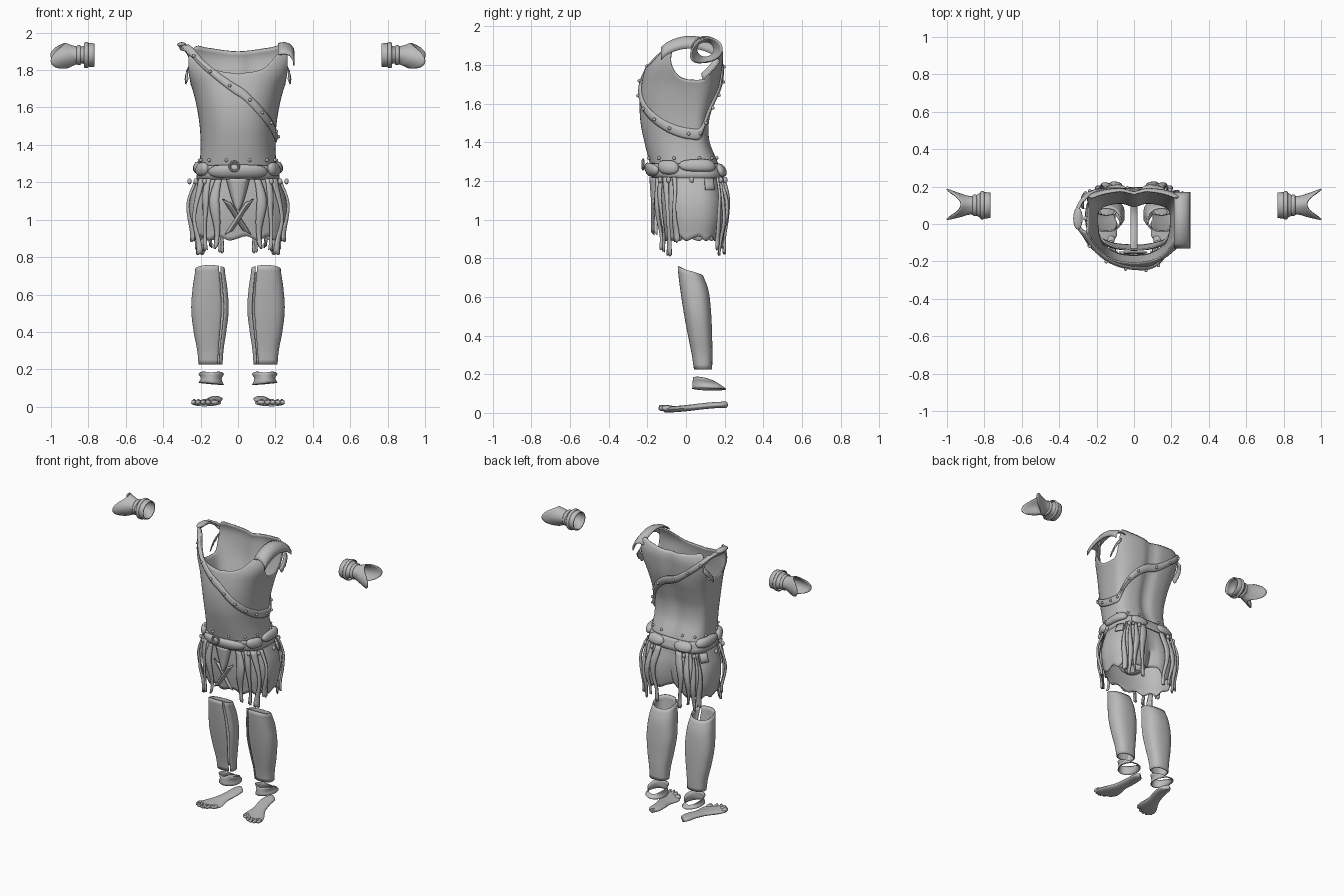
import bpy, bmesh, math
from mathutils import Vector, Matrix

if "Cube" in bpy.data.objects:
    bpy.data.objects.remove(bpy.data.objects["Cube"], do_unlink=True)

grey = bpy.data.materials.new("plain_grey")
grey.use_nodes = True
grey.diffuse_color = (0.5, 0.5, 0.5, 1)
grey.node_tree.nodes["Principled BSDF"].inputs["Base Color"].default_value = (0.5, 0.5, 0.5, 1)


def curve(keys, t):
    """Smooth value at t through rows of (t, value, ...)."""
    t = min(max(t, keys[0][0]), keys[-1][0])
    i = max(k for k in range(len(keys) - 1) if keys[k][0] <= t)
    a, b = keys[i], keys[i + 1]
    p, n = keys[max(i - 1, 0)], keys[min(i + 2, len(keys) - 1)]
    h = b[0] - a[0]
    s = (t - a[0]) / h
    out = []
    for j in range(1, len(a)):
        m0 = (b[j] - p[j]) / (b[0] - p[0]) * h
        m1 = (n[j] - a[j]) / (n[0] - a[0]) * h
        out.append((2*s**3 - 3*s*s + 1) * a[j] + (s**3 - 2*s*s + s) * m0
                   + (3*s*s - 2*s**3) * b[j] + (s**3 - s*s) * m1)
    return out


def finish(name, bm, thick=0.0, offset=-1):
    bmesh.ops.recalc_face_normals(bm, faces=bm.faces)
    me = bpy.data.meshes.new(name)
    bm.to_mesh(me)
    bm.free()
    me.materials.append(grey)
    ob = bpy.data.objects.new(name, me)
    bpy.context.collection.objects.link(ob)
    for o in bpy.context.selected_objects:
        o.select_set(False)
    ob.select_set(True)
    bpy.context.view_layer.objects.active = ob
    bpy.ops.object.shade_smooth_by_angle(angle=math.radians(50))
    if thick:
        mod = ob.modifiers.new("thickness", 'SOLIDIFY')
        mod.thickness, mod.offset = thick, offset
    return ob


def sheet(name, rows, closed=False, thick=0.008, caps=False):
    """Surface through rows of points."""
    bm = bmesh.new()
    vs = [[bm.verts.new(p) for p in r] for r in rows]
    n = len(rows[0])
    for a, b in zip(vs, vs[1:]):
        for i in range(n if closed else n - 1):
            j = (i + 1) % n
            bm.faces.new((a[i], a[j], b[j], b[i]))
    if caps:
        bm.faces.new(vs[0])
        bm.faces.new(vs[-1])
    return finish(name, bm, thick)


def ball(name, pos, size, turn=0.0):
    bm = bmesh.new()
    bmesh.ops.create_uvsphere(bm, u_segments=20, v_segments=12, radius=1)
    bmesh.ops.transform(bm, matrix=Matrix.Translation(pos) @ Matrix.Rotation(turn, 4, 'Z')
                        @ Matrix.Diagonal((*size, 1)), verts=bm.verts)
    return finish(name, bm)


def around(sections, deg, z, out=0.0, crease=0.0):
    """Point on a body section; deg is 0 at the front, 90 at the left."""
    hw, yf, yb = curve(sections, z)
    s, c = math.sin(math.radians(deg)), math.cos(math.radians(deg))
    mid = 0.03
    p, depth = (0.85, mid - yf) if c > 0 else (0.68, yb - mid)
    x = math.copysign((hw + out) * abs(s) ** p, s)
    y = mid - math.copysign((depth + out) * abs(c) ** p, c)
    if c < 0:
        y -= crease * math.exp(-(x / 0.04) ** 2)
    return Vector((x, y, z))


# Torso: open shell with neckline and arm openings in its upper rim
TORSO = [(1.22, .215, -.17, .19), (1.3, .205, -.19, .165), (1.4, .2, -.215, .125),
         (1.5, .205, -.235, .12), (1.6, .22, -.24, .145), (1.7, .245, -.23, .175),
         (1.8, .285, -.205, .19), (1.88, .302, -.15, .19), (1.96, .3, -.06, .15)]
RIM = [(0, 1.78), (25, 1.81), (42, 1.89), (54, 1.92), (64, 1.82), (78, 1.74), (95, 1.72),
       (112, 1.74), (126, 1.82), (136, 1.92), (155, 1.92), (180, 1.9)]
rows = []
for i in range(33):
    row = []
    for d in range(-180, 180, 3):
        top = curve(RIM, abs(d))[0]
        row.append(around(TORSO, d, 1.23 + (top - 1.23) * i / 32, 0, .02))
    rows.append(row)
sheet("torso_armour", rows, True)

# Left shoulder bridge and the torn sleeve flaps
rows = []
for i in range(13):
    t = i / 12
    y, lift = -.13 + .3 * t, .06 * math.sin(math.pi * t) ** .7
    rows.append([(x, y, 1.885 + lift - drop) for x, drop in
                 ((.215, .0), (.25, -.005), (.28, .005), (.3, .03), (.302, .06))])
sheet("left_shoulder", rows)
for side, word in ((1, "left"), (-1, "right")):
    rows = []
    for i in range(9):
        d = side * (100 + i * 4)
        z = 1.755 + .012 * i
        rows.append([around(TORSO, d, z, .005), around(TORSO, d, z - .03, .03) + Vector((0, 0, -.01 * (i % 2)))])
    sheet(word + "_sleeve_flap", rows, thick=.005)

# Diagonal strap with studs
STRAP = [(-90, 1.925), (-54, 1.905), (-35, 1.83), (-18, 1.76), (0, 1.69), (20, 1.61), (42, 1.54),
         (70, 1.47), (95, 1.44), (115, 1.46), (140, 1.56), (180, 1.7), (215, 1.84), (245, 1.92), (270, 1.925)]
rows = []
for d in range(-90, 271, 4):
    z = curve(STRAP, d)[0]
    half = .028 if -60 < d < 235 else .017
    rows.append([around(TORSO, d, z + half * k, .014 - .008 * abs(k)) for k in (-1, -.6, 0, .6, 1)])
sheet("diagonal_strap", rows, thick=.012)
for d in range(-45, 230, 19):
    ball("strap_stud", around(TORSO, d, curve(STRAP, d)[0], .016), (.009,) * 3)
ball("strap_knot", (-.3, .03, 1.935), (.025, .06, .014))

# Belt: base band, padded segments, studs and a ring buckle
sheet("belt_band", [[around(TORSO, d, z, .008) for d in range(-180, 180, 5)] for z in (1.215, 1.24, 1.27, 1.29)], True)


def pad(name, mid, half, z, height):
    rows = []
    for i in range(17):
        u = -1 + i / 8
        r = max(1 - abs(u) ** 3.5, .02) ** .5
        row = []
        for k in range(12):
            a = math.tau * k / 12
            row.append(around(TORSO, mid + half * u, z + height * r * math.sin(a), .012 + .022 * r * math.cos(a)))
        rows.append(row)
    sheet(name, rows, True, 0, True)


pad("front_belt_pad", 0, 42, 1.258, .036)
for side, word in ((1, "left"), (-1, "right")):
    pad(word + "_front_belt_pad", side * 60, 16, 1.27, .036)
    pad(word + "_side_belt_pad", side * 104, 28, 1.28, .032)
    pad(word + "_back_belt_pad", side * 158, 17, 1.255, .034)
for d in (-70, -45, -14, 14, 45, 70, 100, 135, 165, -165, -135, -100):
    ball("belt_stud", around(TORSO, d, 1.318, .004), (.009,) * 3)
bpy.ops.mesh.primitive_torus_add(major_radius=.024, minor_radius=.007, major_segments=24, minor_segments=8,
                                 location=(-.02, -.222, 1.285), rotation=(math.pi / 2, 0, 0))
ring = bpy.context.object
ring.name = "ring_buckle"
ring.data.materials.append(grey)
bpy.ops.object.shade_smooth_by_angle()

# Skirt shell with a rear crease and ragged strips over it
SKIRT = [(.8, .25, -.13, .18), (.9, .25, -.125, .185), (1.0, .268, -.14, .205),
         (1.1, .265, -.15, .205), (1.2, .235, -.15, .185), (1.25, .215, -.15, .18)]
rows = []
for i in range(15):
    t = i / 14
    row = []
    for d in range(-180, 180, 4):
        low = .9 + .05 * math.exp(-((180 - abs(d)) / 14) ** 2) + .012 * math.sin(d * .21)
        row.append(around(SKIRT, d, low + (1.24 - low) * t, -.008, .05 * (1 - t)))
    rows.append(row)
sheet("skirt", rows, True)

STRIPS = [(22, 6, .86), (36, 5, .85), (51, 7, .83), (66, 6, .9), (132, 6, .86), (144, 5, .83),
          (155, 5, .87), (167, 5, .84)]
for side, word in ((1, "left"), (-1, "right")):
    for n, (mid, half, low) in enumerate(STRIPS):
        rows = []
        for i in range(15):
            t = i / 14
            z = 1.22 + (low - 1.22) * t
            wave = math.sin(t * 7 + n * 2) * 1.5
            w = half * (.75 + .25 * math.sin(t * 5 + n))
            lift = .012 + .008 * math.sin(t * 4 + n) ** 2
            rows.append([around(SKIRT, side * (mid + wave + w * k), z - .012 * (n + j) % .02 * t,
                                lift + .008 * (1 - k * k)) for j, k in enumerate((-1, -.5, 0, .5, 1))])
        sheet(word + "_skirt_strip", rows, thick=.012)
    # Folded side pouch and hanging toggles
    sheet(word + "_pouch_flap", [[around(SKIRT, side * d, z, .008) for d in range(106, 127, 4)]
                                 for z in (1.155, 1.18, 1.215)], thick=.008)
    for d in (40, 58, 90, 140, 160):
        ball("skirt_toggle", around(SKIRT, side * d, 1.205, .026), (.012, .012, .016))
    # Crossed front folds
    rows = []
    for i in range(9):
        t = i / 8
        x, z = side * (.06 - .11 * t), 1.1 - .17 * t
        rows.append([(x + k * .018, -.165 + .01 * k * k - .008 * side, z + side * k * .012) for k in (-1, 0, 1)])
    sheet(word + "_front_fold", rows, thick=.008)

# Front tuft and gusset between the legs
rows = []
for i in range(11):
    t = i / 10
    w = .058 * (1 - t) ** .7 + .006
    rows.append([(w * k, -.165 - .025 * (1 - k * k) * (1 - t * .5), 1.22 - .17 * t) for k in (-1, -.5, 0, .5, 1)])
sheet("front_tuft", rows, thick=.012)
GUSSET = [(0, -.14, 1.08), (.35, -.06, .99), (.7, .06, .96), (1, .15, 1.0)]
sheet("gusset", [[(x, *curve(GUSSET, i / 12)) for x in (-.018, 0, .018)] for i in range(13)], thick=.006)

# Limb armour, built on the left and mirrored to the right
GREAVE = [(.22, .147, .064, .042, .135), (.3, .148, .07, .03, .137), (.4, .15, .087, .01, .135),
          (.52, .15, .1, -.012, .13), (.64, .15, .092, -.03, .115), (.72, .15, .08, -.04, .085),
          (.76, .15, .078, -.043, .075)]
BRACER = [(0, .1, .068, .062), (.2, .1, .07, .064), (.32, .1, .056, .052), (.48, .1, .05, .045),
          (.7, .1, .064, .05), (1, .105, .085, .066)]
TOES = [(.125, -.085, .022), (.158, -.108, .015), (.185, -.118, .014), (.212, -.115, .014), (.235, -.1, .014)]
SOLE = [(0, .118, .012), (.06, .12, .035), (.3, .127, .042), (.55, .145, .046),
        (.8, .165, .074), (.93, .175, .076), (1, .185, .045)]
for side, word in ((1, "left"), (-1, "right")):
    # Shin guard with a seam at the inner back
    rows = []
    for i in range(21):
        row = []
        for k in range(41):
            a = math.radians(-125 + 352 * k / 40)
            top = .735 - .022 * math.sin(a)
            z = .225 + (top - .225) * i / 20
            cx, hw, yf, yb = curve(GREAVE, z)
            lap = 1.06 if k > 36 else 1
            row.append((side * (cx + hw * lap * math.copysign(abs(math.cos(a)) ** .85, math.cos(a))),
                        (yf + yb) / 2 + (yb - yf) / 2 * math.copysign(abs(math.sin(a)) ** .8, math.sin(a)), z))
        rows.append(row)
    sheet(word + "_shin_guard", rows, thick=.008)

    # Ankle wrap
    rows = []
    for t in (0, .25, .5, .75, 1):
        row = []
        for k in range(32):
            a = math.tau * k / 32
            c, s = math.cos(a), math.sin(a)
            flare = 1 - .18 * math.sin(math.pi * t)
            top = .163 - .02 * s + .012 * abs(c)
            low = .125 + .006 * c
            row.append((side * (.143 + .068 * c * flare), .12 + (.088 - .016 * t) * s - .012 * t, low + (top - low) * t))
        rows.append(row)
    sheet(word + "_ankle_wrap", rows, True, .006)

    # Foot sole with toes
    rows = []
    for i in range(25):
        t = i / 24
        cx, hw = curve(SOLE, t)
        y = .207 - .315 * t
        z = .03 + .012 * math.cos(math.pi * t)
        rows.append([(side * (cx + hw * math.cos(math.tau * k / 20)), y - .02 * math.cos(math.tau * k / 20) * (t - .5),
                      z + .016 * math.sin(math.tau * k / 20)) for k in range(20)])
    sheet(word + "_foot_sole", rows, True, 0, True)
    for x, y, r in TOES:
        ball(word + "_toe", (side * x, y, .024), (r, .026, .015), side * .25)
        ball(word + "_toe_nail", (side * x, y - .012, .036), (r * .5, .01, .006))

    # Wrist guard: cuff, narrow wrist and ragged flared hand end
    rows = []
    for i in range(17):
        t = i / 16
        row = []
        for k in range(36):
            a = math.tau * k / 36
            c, s = math.cos(a), math.sin(a)
            end = .965 + .035 * abs(c) ** 3 - .04 * max(s, 0) ** 4 - .06 * max(-s, 0) ** 6
            cy, ry, rz = curve(BRACER, t)
            x = .767 + (end - .767) * t
            row.append((side * x, cy + ry * c, 1.88 + rz * s - .03 * max(c * -1, 0) * max(t - .5, 0) * 2))
        rows.append(row)
    sheet(word + "_wrist_guard", rows, True, .008)
    for t in (.22, .42):
        cy, ry, rz = curve(BRACER, t)
        rows = [[(side * (.767 + .2 * t + dx), cy + (ry + e) * math.cos(math.tau * k / 32),
                  1.88 + (rz + e) * math.sin(math.tau * k / 32)) for k in range(32)]
                for dx, e in ((-.012, .002), (-.006, .007), (.006, .007), (.012, .002))]
        sheet(word + "_wrist_band", rows, True, .004)
